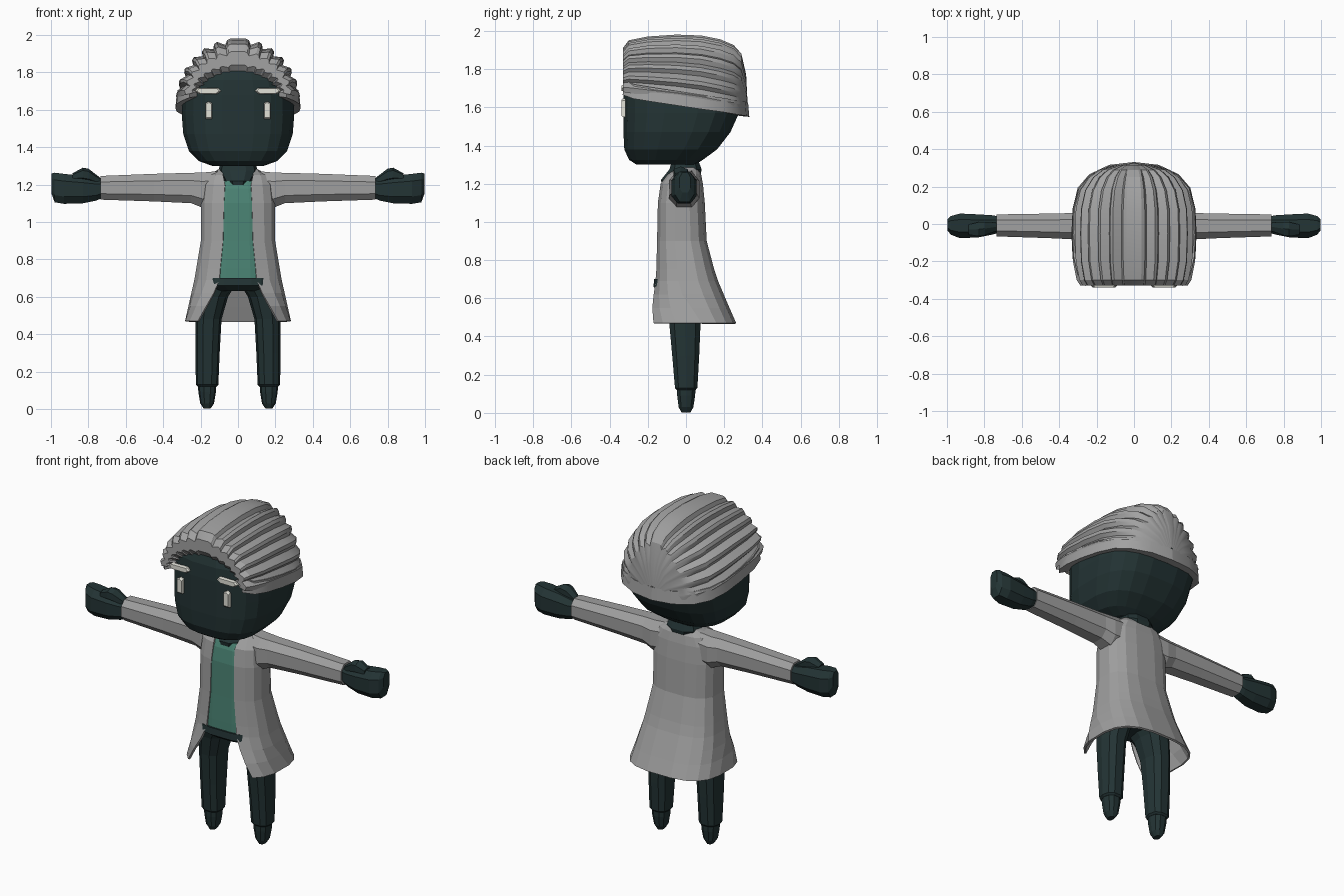
import bpy, bmesh, math
from mathutils import Vector


def material(name, r, g, b):
    m = bpy.data.materials.new(name)
    m.diffuse_color = (r, g, b, 1)
    return m


GREY = material("hair grey", 0.36, 0.36, 0.36)
COAT = material("coat grey", 0.35, 0.35, 0.35)
DARK = material("dark slate", 0.017, 0.034, 0.035)
GREEN = material("shirt green", 0.07, 0.23, 0.175)
WHITE = material("eye white", 0.76, 0.76, 0.69)


def power(v, e):
    return math.copysign(abs(v) ** e, v)


def ring(z, w, yf, yb, n=16, e=0.75, gap=0, xc=0):
    """Horizontal rounded ring; gap leaves an opening at the front."""
    yc, d = (yf + yb) / 2, (yb - yf) / 2
    if gap:
        a0 = math.asin(min(0.99, (gap / w) ** (1 / e)))
        angles = [a0 + (2 * math.pi - 2 * a0) * i / (n - 1) for i in range(n)]
    else:
        angles = [2 * math.pi * (i + 0.5) / n for i in range(n)]
    return [Vector((xc + w * power(math.sin(a), e), yc - d * power(math.cos(a), e), z))
            for a in angles]


def ring_x(x, y0, y1, z0, z1, n=8, e=0.8):
    """Upright ring across the arm direction."""
    out = []
    for i in range(n):
        a = 2 * math.pi * (i + 0.5) / n
        out.append(Vector((x, (y0 + y1) / 2 + (y1 - y0) / 2 * power(math.cos(a), e),
                           (z0 + z1) / 2 + (z1 - z0) / 2 * power(math.sin(a), e))))
    return out


def loft(name, rings, mat, closed=True, mirror=False, solid=0):
    bm = bmesh.new()
    rows = [[bm.verts.new(p) for p in r] for r in rings]
    n = len(rows[0])
    for a, b in zip(rows, rows[1:]):
        for i in range(n if closed else n - 1):
            j = (i + 1) % n
            bm.faces.new((a[i], a[j], b[j], b[i]))
    if closed:
        bm.faces.new(rows[0])
        bm.faces.new(rows[-1])
    bmesh.ops.recalc_face_normals(bm, faces=bm.faces)
    mesh = bpy.data.meshes.new(name)
    bm.to_mesh(mesh)
    bm.free()
    mesh.materials.append(mat)
    ob = bpy.data.objects.new(name, mesh)
    bpy.context.collection.objects.link(ob)
    if mirror:
        ob.modifiers.new("mirror", "MIRROR").use_clip = True
    if solid:
        s = ob.modifiers.new("thickness", "SOLIDIFY")
        s.thickness, s.offset = solid, -1
    return ob


def smooth(ob, angle):
    bpy.ops.object.select_all(action="DESELECT")
    ob.select_set(True)
    bpy.context.view_layer.objects.active = ob
    bpy.ops.object.shade_smooth_by_angle(angle=math.radians(angle))


# Head: flat-fronted, rounded jaw sloping up to the back
head = [(1.30, .14, -.26, .05), (1.325, .21, -.30, .09), (1.38, .265, -.325, .165),
        (1.47, .295, -.33, .235), (1.57, .303, -.33, .28), (1.68, .30, -.33, .275),
        (1.76, .275, -.325, .24), (1.83, .22, -.30, .20), (1.89, .15, -.24, .12)]
loft("head", [ring(*h, n=20, e=0.68) for h in head], DARK)
loft("neck", [ring(1.17, .05, -.125, .04, 10), ring(1.22, .075, -.135, .075, 10),
              ring(1.275, .105, -.09, .085, 10), ring(1.34, .085, -.07, .06, 10)], DARK)

# Hair: swept-back strands, stepped outward from the centre
hair = [(-.30, 1.69, .215, 1.80), (-.33, 1.69, .245, 1.84), (-.33, 1.68, .285, 1.91),
        (-.30, 1.675, .305, 1.95), (-.2, 1.66, .325, 1.97), (-.05, 1.64, .33, 1.98),
        (.08, 1.62, .325, 1.975), (.18, 1.60, .30, 1.955), (.25, 1.59, .25, 1.925),
        (.29, 1.585, .19, 1.88), (.315, 1.58, .10, 1.77), (.322, 1.575, .03, 1.63)]
strands = 7
steps = [(0.0, 1.0)]
for k in range(strands):
    steps += [((k + 0.55) / strands, 1.01), ((k + 0.8) / strands, 0.99),
              ((k + 1) / strands, 0.925 if k < strands - 1 else 0.98)]
rows = []
for y, zb, w, top in hair:
    row = []
    for t, s in steps:
        a = math.pi / 2 * (1 - t)
        row.append(Vector((w * s * math.cos(a) if t else 0, y, zb + (top - zb) * s * math.sin(a))))
    rows.append(row)
smooth(loft("swept_hair", rows, GREY, closed=False, mirror=True), 25)

# Hair band sweeping round the sides and back
band = [(.255, -.325, 1.69), (.30, -.27, 1.67), (.322, -.18, 1.655), (.328, -.05, 1.635),
        (.322, .08, 1.615), (.295, .19, 1.60), (.235, .26, 1.588), (.13, .31, 1.58),
        (0, .325, 1.575)]
section = [(1.0, .05), (1.02, -.025), (.86, -.02), (.86, .04)]
smooth(loft("hair_band", [[Vector((x * s, y * s, z + dz)) for s, dz in section]
                          for x, y, z in band], GREY, mirror=True), 30)

# Eyes and brows: thin pointed plates on the face
def face_plate(name, pts):
    back = [Vector((x, -.331, z)) for x, z in pts]
    cx, cz = sum(p[0] for p in pts) / len(pts), sum(p[1] for p in pts) / len(pts)
    front = [Vector((cx + (x - cx) * .85, -.339, cz + (z - cz) * .85)) for x, z in pts]
    loft(name, [[p + Vector((0, .014, 0)) for p in back], back, front], WHITE, mirror=True)


face_plate("eyes", [(.138, 1.55), (.174, 1.55), (.174, 1.635), (.156, 1.645), (.138, 1.635)])
face_plate("brows", [(.09, 1.70), (.11, 1.685), (.21, 1.685), (.23, 1.70), (.215, 1.717),
                     (.105, 1.717)])

# Long open coat, flaring to the hem
coat = [(1.285, .10, -.05, .06, .085), (1.25, .16, -.10, .08, .08), (1.20, .19, -.135, .09, .07),
        (1.10, .20, -.15, .10, .075), (.90, .20, -.155, .11, .08), (.75, .225, -.16, .15, .095),
        (.69, .235, -.165, .17, .10), (.62, .25, -.18, .20, .13), (.55, .265, -.20, .23, .17),
        (.47, .285, -.215, .265, .215)]
loft("open_coat", [ring(z, w, f, b, 16, .7, g) for z, w, f, b, g in coat], COAT,
     closed=False, solid=.012)
arm = [(.08, -.08, .07, 1.08, 1.28), (.19, -.095, .075, 1.07, 1.27),
       (.25, -.09, .065, 1.095, 1.268), (.45, -.08, .06, 1.105, 1.262),
       (.735, -.07, .055, 1.115, 1.25), (.735, -.058, .043, 1.128, 1.238),
       (.715, -.058, .043, 1.128, 1.238)]
loft("coat_sleeves", [ring_x(*a) for a in arm], COAT, mirror=True)

# Shirt inside the coat
shirt = [(1.22, .13, -.118, .06), (1.18, .16, -.135, .07), (1.10, .18, -.148, .08),
         (.90, .18, -.152, .09), (.75, .19, -.157, .10), (.69, .19, -.158, .11)]
loft("shirt", [ring(*s, n=16, e=.65) for s in shirt], GREEN)

# Hands with thumbs
hand = [(.70, -.045, .04, 1.135, 1.23), (.76, -.06, .05, 1.11, 1.235),
        (.83, -.075, .055, 1.095, 1.25), (.93, -.08, .06, 1.092, 1.262),
        (.98, -.06, .045, 1.10, 1.268), (.998, -.035, .025, 1.15, 1.262)]
loft("hands", [ring_x(*h, e=.75) for h in hand], DARK, mirror=True)
thumb = [(.735, -.04, .01, 1.20, 1.235), (.80, -.065, .015, 1.215, 1.285),
         (.83, -.07, .015, 1.22, 1.29), (.885, -.06, 0, 1.225, 1.26)]
loft("thumbs", [ring_x(*t, n=6) for t in thumb], DARK, mirror=True)

# Trousers: hips, legs with cuffs, and small peg feet
loft("trouser_hips", [ring(.70, .175, -.168, .11, e=.55), ring(.66, .175, -.172, .11, e=.55),
                      ring(.63, .13, -.13, .09, e=.6)], DARK)
leg = [(.67, .09, -.14, .10, .10), (.60, .082, -.115, .095, .135), (.48, .07, -.092, .08, .158),
       (.30, .065, -.075, .072, .163), (.13, .06, -.06, .062, .165), (.12, .05, -.05, .052, .165)]
loft("legs", [ring(z, w, f, b, 10, .8, 0, x) for z, w, f, b, x in leg], DARK, mirror=True)
foot = [(.14, .05, -.05, .052), (.09, .047, -.048, .05), (.03, .037, -.04, .04),
        (.002, .018, -.025, .025)]
loft("feet", [ring(*f, n=10, e=.85, xc=.165) for f in foot], DARK, mirror=True)
